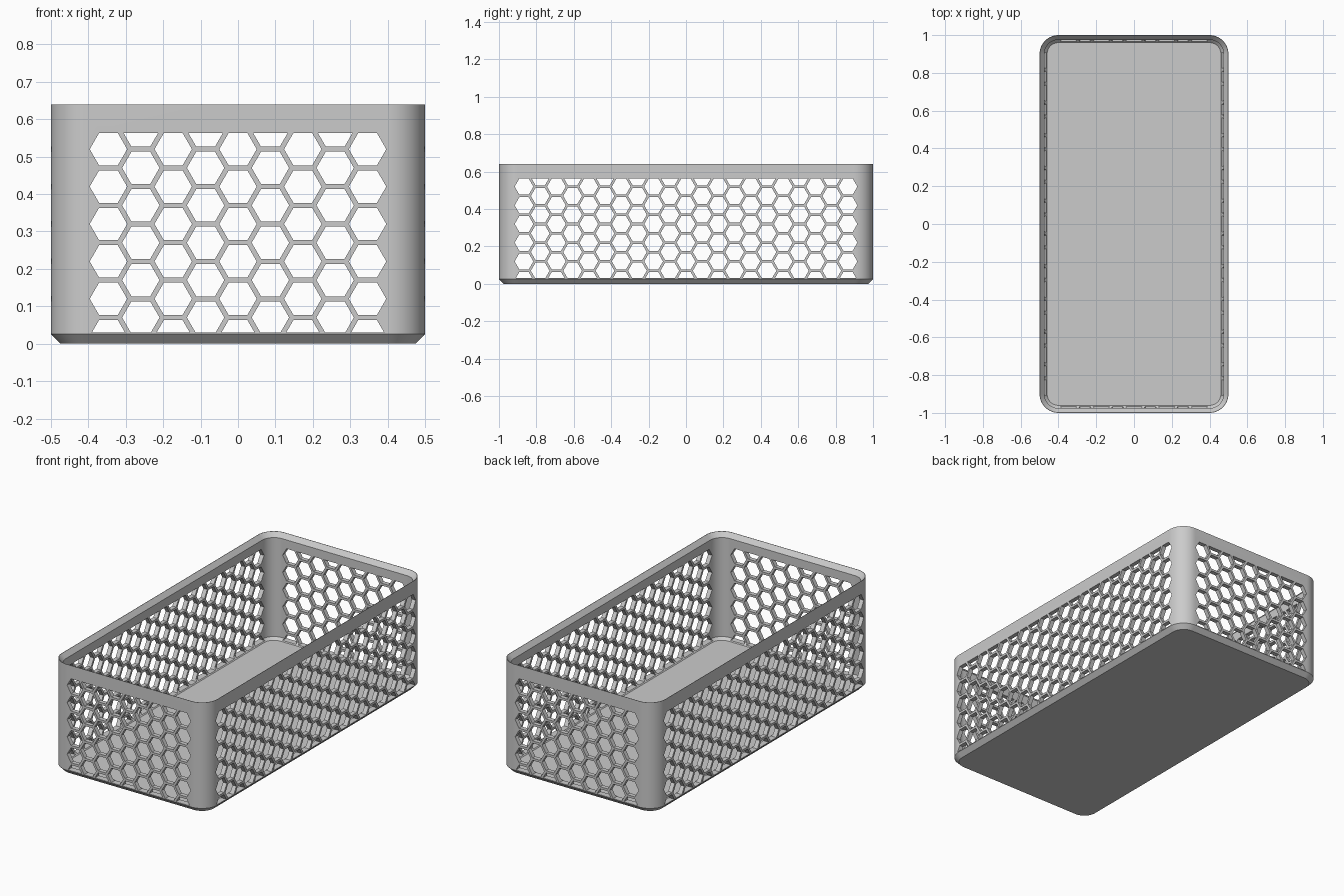
import bpy, bmesh, math

if "Cube" in bpy.data.objects:
    bpy.data.objects.remove(bpy.data.objects["Cube"])

HX, HY, TOP = 0.5, 1.0, 0.64
RADIUS, WALL, SEG = 0.1, 0.025, 16

grey = bpy.data.materials.new("plain_grey")
grey.diffuse_color = (0.6, 0.6, 0.6, 1)
grey.use_nodes = True
grey.node_tree.nodes["Principled BSDF"].inputs["Base Color"].default_value = grey.diffuse_color


def make_object(name, bm):
    bmesh.ops.recalc_face_normals(bm, faces=bm.faces)
    mesh = bpy.data.meshes.new(name)
    bm.to_mesh(mesh)
    bm.free()
    obj = bpy.data.objects.new(name, mesh)
    bpy.context.collection.objects.link(obj)
    return obj


def rounded_ring(bm, inset, z):
    """Rounded rectangle loop, moved inwards by inset."""
    r, verts = RADIUS - inset, []
    for k, (sx, sy) in enumerate([(1, 1), (-1, 1), (-1, -1), (1, -1)]):
        for i in range(SEG + 1):
            a = math.pi / 2 * (k + i / SEG)
            verts.append(bm.verts.new((sx * (HX - RADIUS) + r * math.cos(a),
                                       sy * (HY - RADIUS) + r * math.sin(a), z)))
    return verts


# Basket shell: bevelled foot, outer wall, sloped rim, inner wall, floor bevel
profile = [(0.025, 0), (0, 0.026), (0, TOP), (0.002, TOP),
           (WALL, 0.614), (WALL, 0.04), (0.04, 0.025)]
bm = bmesh.new()
rings = [rounded_ring(bm, *p) for p in profile]
for lower, upper in zip(rings, rings[1:]):
    n = len(lower)
    for i in range(n):
        j = (i + 1) % n
        bm.faces.new((lower[i], lower[j], upper[j], upper[i]))
bm.faces.new(rings[0])
bm.faces.new(rings[-1])
basket = make_object("honeycomb_basket", bm)
basket.data.materials.append(grey)

# Honeycomb cutters: hexagonal prisms, clipped to the window height
PITCH, HEX = 0.1, 0.05
LOW, HIGH = 0.03, 0.5635
HALF = HEX * math.sqrt(3) / 2


def honeycomb(name, columns, place):
    bm = bmesh.new()
    for c in range(-columns, columns + 1):
        u = c * PITCH * math.sqrt(3) / 2
        for row in range(6):
            zc = 0.02 + row * PITCH + (0.05 if c % 2 else 0)
            lo, hi = max(LOW, zc - HALF), min(HIGH, zc + HALF)
            levels = [lo, zc, hi] if lo < zc < hi else [lo, hi]
            half = [(HEX - abs(z - zc) / math.sqrt(3), z) for z in levels]
            pts = [(u + w, z) for w, z in half] + [(u - w, z) for w, z in reversed(half)]
            near = [bm.verts.new(place(p, -1.3, z)) for p, z in pts]
            far = [bm.verts.new(place(p, 1.3, z)) for p, z in pts]
            bm.faces.new(near)
            bm.faces.new(far)
            for i in range(len(pts)):
                j = (i + 1) % len(pts)
                bm.faces.new((near[i], near[j], far[j], far[i]))
    cutter = make_object(name, bm)
    cutter.hide_render = True
    return cutter


cutters = [honeycomb("end_hole_cutter", 4, lambda u, d, z: (u, d, z)),
           honeycomb("side_hole_cutter", 10, lambda u, d, z: (d, u, z))]

# Cut the holes through opposite walls, then drop the cutters
bpy.context.view_layer.objects.active = basket
basket.select_set(True)
for cutter in cutters:
    mod = basket.modifiers.new("holes", 'BOOLEAN')
    mod.operation, mod.solver, mod.object = 'DIFFERENCE', 'EXACT', cutter
    bpy.ops.object.modifier_apply(modifier=mod.name)
    bpy.data.objects.remove(cutter)

bpy.ops.object.shade_smooth_by_angle(angle=math.radians(30))
